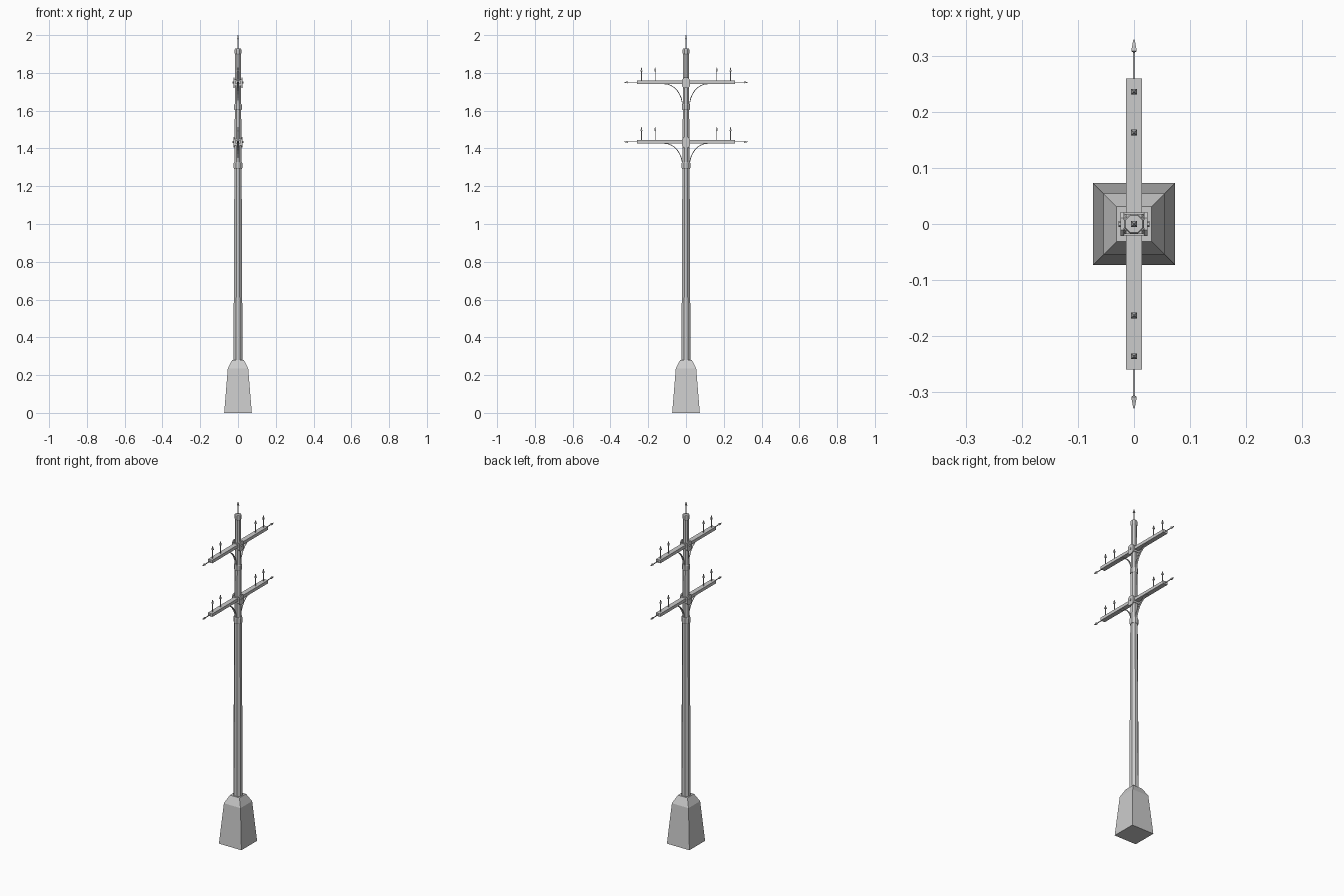
import bpy, bmesh, math
from mathutils import Matrix, Vector

if "Cube" in bpy.data.objects:
    bpy.data.objects.remove(bpy.data.objects["Cube"])


def finish(name, bm):
    bmesh.ops.recalc_face_normals(bm, faces=bm.faces)
    me = bpy.data.meshes.new(name)
    bm.to_mesh(me)
    bm.free()
    ob = bpy.data.objects.new(name, me)
    bpy.context.collection.objects.link(ob)
    return ob


def lathe(name, profile, sides, matrix=Matrix()):
    """Stack flat-faced rings from (apothem, height) pairs along local z."""
    bm = bmesh.new()
    k = 1 / math.cos(math.pi / sides)
    rings = []
    for r, z in profile:
        ring = []
        for i in range(sides):
            a = 2 * math.pi * (i + 0.5) / sides
            ring.append(bm.verts.new(matrix @ Vector((r * k * math.cos(a), r * k * math.sin(a), z))))
        rings.append(ring)
    for a, b in zip(rings, rings[1:]):
        for i in range(sides):
            j = (i + 1) % sides
            bm.faces.new((a[i], a[j], b[j], b[i]))
    bm.faces.new(rings[0])
    bm.faces.new(rings[-1])
    return finish(name, bm)


def box(name, centre, size, bevel=0):
    bm = bmesh.new()
    bmesh.ops.create_cube(bm, size=1, matrix=Matrix.Translation(centre) @ Matrix.Diagonal((*size, 1)))
    if bevel:
        edges = [e for e in bm.edges if abs(e.verts[0].co.x - e.verts[1].co.x) > 1e-5]
        bmesh.ops.bevel(bm, geom=edges, offset=bevel, segments=1, affect='EDGES')
    return finish(name, bm)


def pin(name, matrix):
    """Thin rod with a pointed insulator head, 0.072 long."""
    lathe(name, [(0.0018, -0.004), (0.0018, 0.049), (0.005, 0.051), (0.0012, 0.072)], 4, matrix)


def brace(name, side, z):
    """Curved strap from the pole collar up to the crossarm."""
    bm = bmesh.new()
    rows = []
    for i in range(9):
        a = math.pi / 2 * i / 8
        row = []
        for off in (-0.002, 0.002):
            y = 0.115 - (0.097 + off) * math.cos(a)
            h = z - 0.13 + (0.122 + off) * math.sin(a)
            row.append((side * y, h))
        (y0, z0), (y1, z1) = row
        rows.append([bm.verts.new(p) for p in
                     ((-0.005, y0, z0), (0.005, y0, z0), (0.005, y1, z1), (-0.005, y1, z1))])
    for a, b in zip(rows, rows[1:]):
        for i in range(4):
            j = (i + 1) % 4
            bm.faces.new((a[i], a[j], b[j], b[i]))
    bm.faces.new(rows[0])
    bm.faces.new(rows[-1])
    finish(name, bm)


# Footing and tapered octagonal pole
lathe("concrete_footing", [(0.073, 0), (0.054, 0.235), (0.031, 0.28)], 4)
lathe("pole", [(0.024, 0.27), (0.019, 1.31), (0.0145, 1.925)], 8)

# Collars around the pole
for name, z, r, h in (("lower_collar", 1.31, 0.0225, 0.036),
                      ("upper_collar", 1.62, 0.0205, 0.032),
                      ("top_collar", 1.913, 0.0175, 0.03)):
    lathe(name, [(r - 0.002, z - h / 2), (r, z - h / 2 + 0.004),
                 (r, z + h / 2 - 0.004), (r - 0.002, z + h / 2)], 8)
pin("top_pin", Matrix.Translation((0, 0, 1.928)))

# Two crossarms with clamps, pins and braces
for level, z in (("lower", 1.435), ("upper", 1.75)):
    box(level + "_crossarm", (0, 0, z), (0.028, 0.518, 0.018))
    for side in (-1, 1):
        box(level + "_clamp_plate", (side * 0.021, 0, z - 0.003), (0.006, 0.042, 0.056), 0.01)
        lathe(level + "_clamp_bolt", [(0.005, 0.023), (0.005, 0.028)], 6,
              Matrix.Translation((0, 0, z)) @ Matrix.Rotation(side * math.pi / 2, 4, 'Y'))
        box(level + "_clamp_strap", (0, side * 0.0185, z - 0.003), (0.042, 0.004, 0.034))
        for y in (0.163, 0.236):
            pin(level + "_insulator_pin", Matrix.Translation((0, side * y, z + 0.007)))
        pin(level + "_end_pin", Matrix.Translation((0, side * 0.257, z))
            @ Matrix.Rotation(-side * math.pi / 2, 4, 'X'))
        brace(level + "_brace", side, z)
